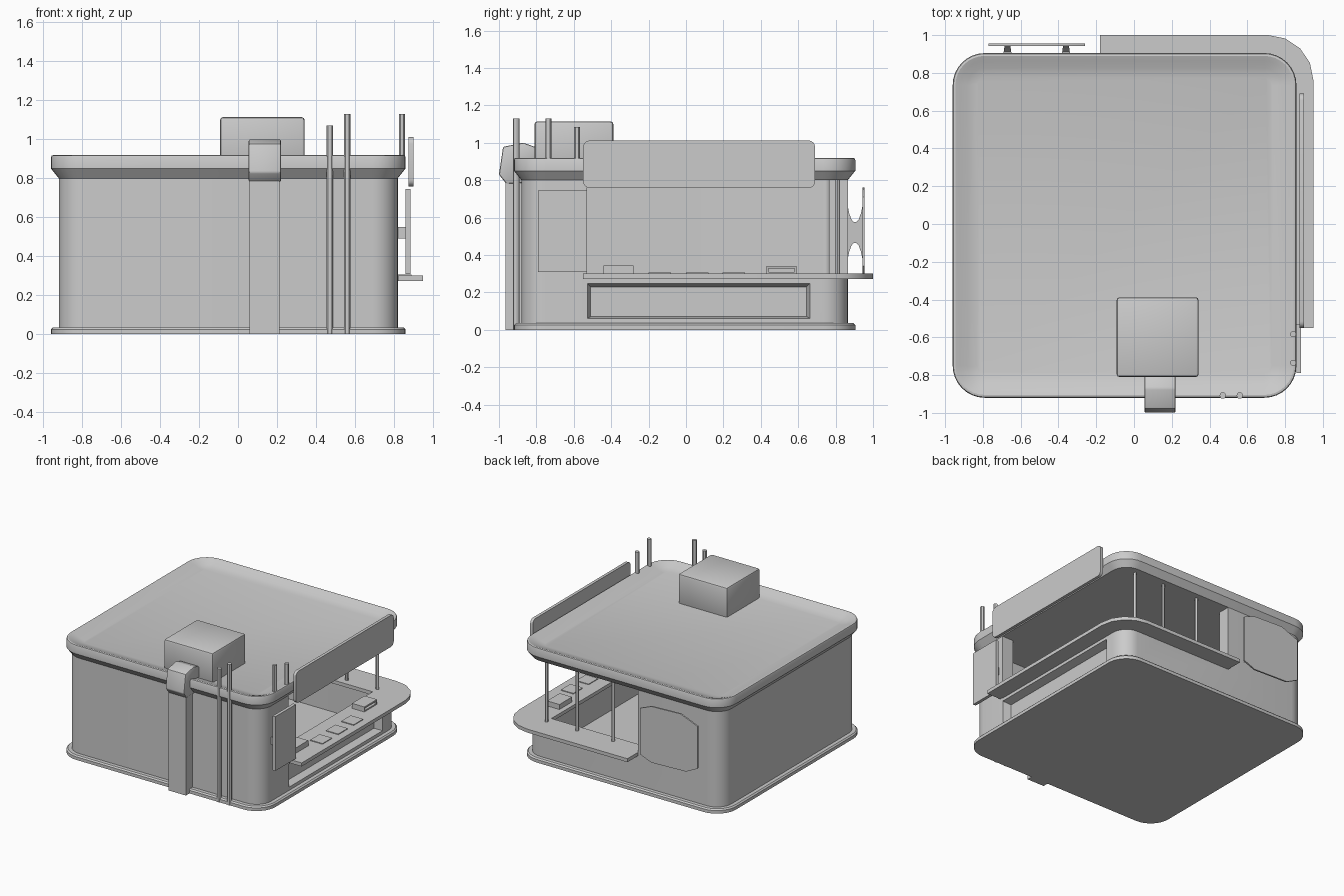
import bpy, bmesh, math

if "Cube" in bpy.data.objects:
    bpy.data.objects.remove(bpy.data.objects["Cube"])


def smooth(ob):
    for p in ob.data.polygons:
        p.use_smooth = True
    ob.data.set_sharp_from_angle(angle=math.radians(30))


def finish(name, bm, bevel=0.0):
    bmesh.ops.recalc_face_normals(bm, faces=bm.faces)
    if bevel:
        bmesh.ops.bevel(bm, geom=bm.edges[:], offset=bevel, segments=2, profile=0.5, affect='EDGES')
    me = bpy.data.meshes.new(name)
    bm.to_mesh(me)
    bm.free()
    ob = bpy.data.objects.new(name, me)
    bpy.context.scene.collection.objects.link(ob)
    smooth(ob)
    return ob


def loft(name, rings, bevel=0.0):
    """Closed solid through rings of equal point count."""
    bm = bmesh.new()
    loops = [[bm.verts.new(p) for p in r] for r in rings]
    n = len(loops[0])
    for a, b in zip(loops, loops[1:]):
        for i in range(n):
            bm.faces.new((a[i], a[(i + 1) % n], b[(i + 1) % n], b[i]))
    bm.faces.new(loops[0][::-1])
    bm.faces.new(loops[-1])
    return finish(name, bm, bevel)


def prism(name, pts, axis, a, b, bevel=0.0):
    """Extrude a 2D outline along an axis from a to b."""
    place = {'x': lambda p, t: (t, p[0], p[1]),
             'y': lambda p, t: (p[0], t, p[1]),
             'z': lambda p, t: (p[0], p[1], t)}[axis]
    return loft(name, [[place(p, t) for p in pts] for t in (a, b)], bevel)


def box(name, x0, x1, y0, y1, z0, z1, bevel=0.0):
    return prism(name, [(x0, y0), (x1, y0), (x1, y1), (x0, y1)], 'z', z0, z1, bevel)


def arc(cx, cy, r, a0, a1, n=8):
    return [(cx + r * math.cos(math.radians(a0 + (a1 - a0) * i / n)),
             cy + r * math.sin(math.radians(a0 + (a1 - a0) * i / n))) for i in range(n + 1)]


def rounded(x0, x1, y0, y1, r, n=8):
    return (arc(x1 - r, y1 - r, r, 0, 90, n) + arc(x0 + r, y1 - r, r, 90, 180, n)
            + arc(x0 + r, y0 + r, r, 180, 270, n) + arc(x1 - r, y0 + r, r, 270, 360, n))


def footprint(grow, z):
    r = max(0.13 + grow, 0.03)
    return [(x, y, z) for x, y in rounded(-0.92 - grow, 0.82 + grow, -0.88 - grow, 0.865 + grow, r)]


def rod(name, x, y, z0, z1, r):
    return prism(name, arc(x, y, r, 0, 330, 11), 'z', z0, z1)


def cut(ob, cutter):
    m = ob.modifiers.new('cut', 'BOOLEAN')
    m.operation, m.object, m.solver = 'DIFFERENCE', cutter, 'EXACT'
    bpy.context.view_layer.objects.active = ob
    bpy.ops.object.modifier_apply(modifier=m.name)
    bpy.data.objects.remove(cutter)


# Plinth and hollow walls with the corner opening
loft('plinth', [footprint(g, z) for g, z in [(0.04, 0), (0.04, 0.025), (0.03, 0.035)]])
walls = loft('walls', [footprint(0, 0.02), footprint(0, 0.81)])
cut(walls, loft('room_cut', [footprint(-0.1, 0.0), footprint(-0.1, 0.9)]))
cut(walls, box('side_opening_cut', 0.5, 1.1, -0.53, 1.1, 0.29, 0.9))
cut(walls, box('back_opening_cut', -0.18, 1.1, 0.6, 1.1, 0.29, 0.9))

# Lower recess with tapered sides
cut(walls, loft('recess_cut', [[(x, -0.53 + d, 0.06 + d / 2), (x, 0.665 - d, 0.06 + d / 2),
                                (x, 0.665 - d, 0.25 - d), (x, -0.53 + d, 0.25 - d)]
                               for x, d in [(0.755, 0.02), (0.83, 0.0)]]))
smooth(walls)

# Roof: flared edge and a shallow dished top
loft('roof', [footprint(g, z) for g, z in
              [(0, 0.8), (0.04, 0.85), (0.04, 0.908), (0.036, 0.917), (0.025, 0.919),
               (0.0, 0.91), (-0.04, 0.893), (-0.09, 0.88)]])

# Wrap-around counter and the posts above it
prism('counter', [(0.67, -0.53), (0.825, -0.53), (0.825, -0.55), (0.95, -0.55)]
      + arc(0.71, 0.76, 0.24, 0, 90, 4) + [(-0.18, 1.0), (-0.18, 0.75), (0.67, 0.75)], 'z', 0.272, 0.3)
for x in (0.67, 0.40, 0.08):
    rod('counter_post', x, 0.81, 0.29, 0.81, 0.013)

# Things on the counter
box('counter_box', 0.7, 0.82, -0.44, -0.28, 0.295, 0.343)
for y in (-0.14, 0.06, 0.255):
    box('menu_card', 0.78, 0.89, y - 0.06, y + 0.06, 0.295, 0.306)
tray = box('tray', 0.71, 0.82, 0.43, 0.59, 0.295, 0.34)
cut(tray, box('tray_cut', 0.74, 0.9, 0.44, 0.58, 0.31, 0.328))

# Side fascia sign and menu board
prism('fascia_sign', rounded(-0.55, 0.69, 0.758, 1.012, 0.035, 4), 'x', 0.876, 0.9)
box('menu_board', 0.86, 0.885, -0.79, -0.53, 0.31, 0.745)
for y in (-0.73, -0.59):
    box('menu_board_bracket', 0.81, 0.865, y - 0.02, y + 0.02, 0.49, 0.55)

# Back sign with clipped corners on waisted brackets
prism('back_sign', [(-0.77, 0.36), (-0.67, 0.31), (-0.36, 0.3), (-0.26, 0.34),
                    (-0.26, 0.71), (-0.36, 0.75), (-0.62, 0.76), (-0.77, 0.70)], 'y', 0.943, 0.955)
for x in (-0.67, -0.36):
    rings = []
    for i in range(9):
        t = i / 4 - 1
        y, w, h = 0.904 + 0.042 * t, 0.021 - 0.006 * t, 0.055 + 0.1 * abs(t) ** 2.5
        rings.append([(x - w, y, 0.52 - h), (x + w, y, 0.52 - h), (x + w, y, 0.52 + h), (x - w, y, 0.52 + h)])
    loft('back_sign_bracket', rings)

# Roof fan unit, with duct down the front
box('roof_unit', -0.092, 0.342, -0.81, -0.388, 0.86, 1.114, 0.015)
box('duct', 0.06, 0.213, -0.965, -0.87, 0.0, 0.8)
prism('duct_elbow', [(-0.86, 0.785), (-0.96, 0.78), (-1.0, 0.83), (-0.978, 0.978),
                     (-0.87, 1.0), (-0.8, 0.975), (-0.8, 0.89), (-0.86, 0.89)], 'x', 0.055, 0.22, 0.008)

# Conduits: two down the front, two short vents at the side
for x, top in [(0.47, 1.07), (0.56, 1.13)]:
    rod('front_pipe', x, -0.908, 0.0, top, 0.017)
for y, top in [(-0.735, 1.13), (-0.583, 1.085)]:
    rod('side_vent', 0.842, y, 0.87, top, 0.016)
